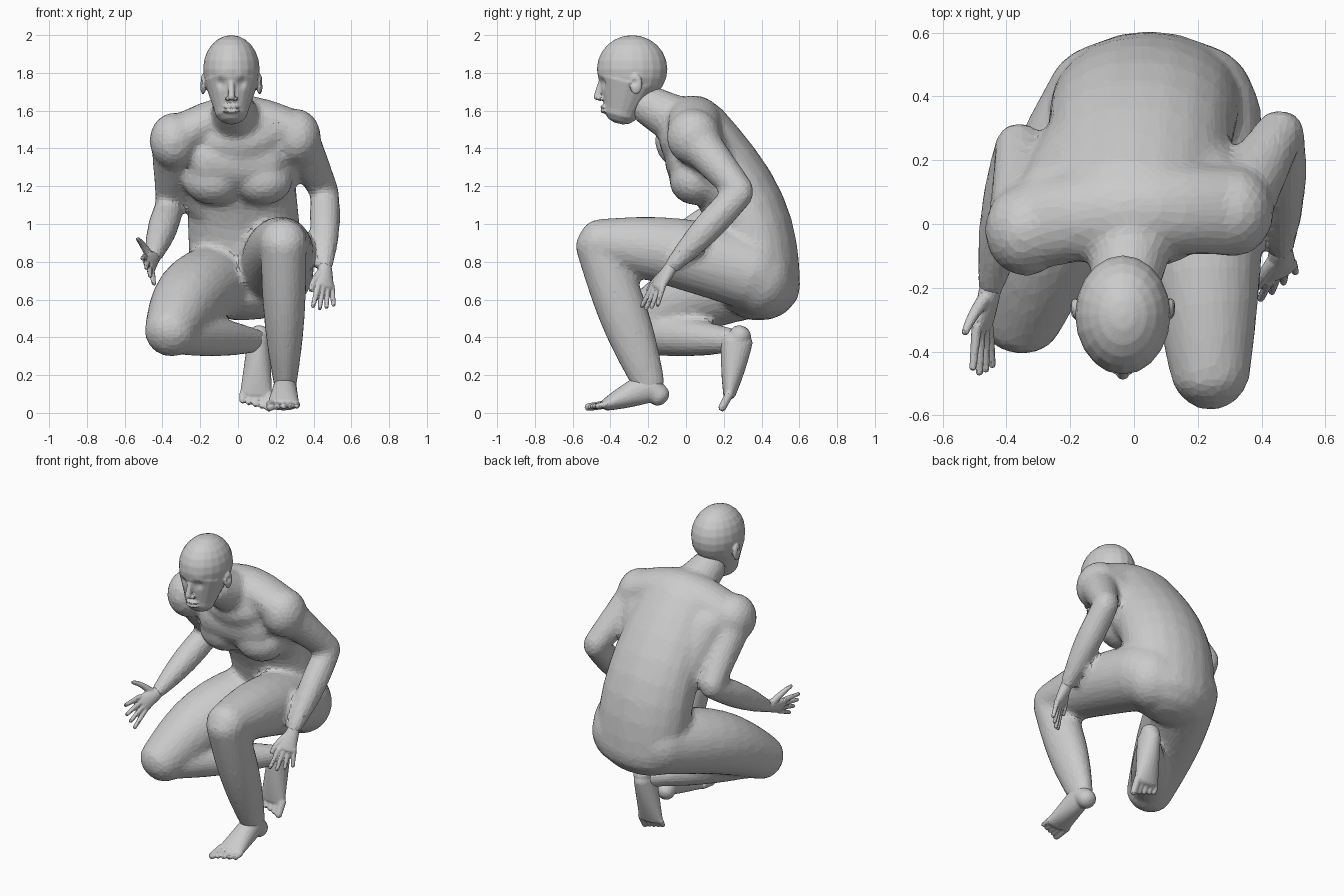
import bpy, bmesh
from math import cos, sin, pi, exp
from mathutils import Vector, Matrix

cube = bpy.data.objects.get("Cube")
if cube:
    bpy.data.objects.remove(cube)

GREY = (0.6, 0.6, 0.6, 1)
clay = bpy.data.materials.new("clay grey")
clay.use_nodes = True
clay.diffuse_color = GREY
clay.node_tree.nodes["Principled BSDF"].inputs["Base Color"].default_value = GREY

X_AXIS = Vector((1, 0, 0))
Y_AXIS = Vector((0, 1, 0))
SIDES = (-1, 1)


def limb(form, start, end, r_start, r_end, belly=0, sag=(0, 0, 0), flat=(1, 1), ref=X_AXIS, sides=20, steps=8):
    """Tapered round-ended form between two joints; belly swells it and sag bows it midway."""
    start, end, sag = Vector(start), Vector(end), Vector(sag)

    def station(t):
        swell = sin(pi * t)
        radius = r_start + (r_end - r_start) * t + belly * swell
        depth = radius * (flat[0] + (flat[1] - flat[0]) * t)
        return start.lerp(end, t) + sag * swell, radius, depth

    def ring(centre, tangent, wide, deep):
        side = (ref - tangent * tangent.dot(ref)).normalized()
        up = tangent.cross(side)
        angles = [2 * pi * k / sides for k in range(sides)]
        return [form.verts.new(centre + side * wide * cos(a) + up * deep * sin(a)) for a in angles]

    rings = []
    for step in range(steps + 1):
        t = step / steps
        centre, wide, deep = station(t)
        tangent = (end - start + sag * pi * cos(pi * t)).normalized()
        # rounded caps on the first and last stations
        slices = [0]
        if step == 0:
            slices = [-1.3, -0.9, -0.4, 0]
        elif step == steps:
            slices = [0, 0.4, 0.9, 1.3]
        for a in slices:
            shift = tangent * min(wide, deep) * sin(a) * 0.8
            rings.append(ring(centre + shift, tangent, wide * cos(a), deep * cos(a)))
    for low, high in zip(rings, rings[1:]):
        for k in range(sides):
            j = (k + 1) % sides
            form.faces.new((low[k], low[j], high[j], high[k]))
    form.faces.new(rings[0][::-1])
    form.faces.new(rings[-1])


def ball(form, centre, size):
    matrix = Matrix.Translation(centre) @ Matrix.Diagonal((*size, 1))
    bmesh.ops.create_uvsphere(form, u_segments=20, v_segments=12, radius=1, matrix=matrix)


def skin(name, form, voxel, keep, brushes=(), smooth=3):
    """Fuse the overlapping forms, push details in or out, then facet the surface."""
    bmesh.ops.recalc_face_normals(form, faces=form.faces)
    mesh = bpy.data.meshes.new(name)
    form.to_mesh(mesh)
    form.free()
    part = bpy.data.objects.new(name, mesh)
    bpy.context.collection.objects.link(part)
    fuse = part.modifiers.new("fuse", 'REMESH')
    fuse.mode, fuse.voxel_size = 'VOXEL', voxel
    soften = part.modifiers.new("soften", 'SMOOTH')
    soften.factor, soften.iterations = 0.5, smooth
    graph = bpy.context.evaluated_depsgraph_get()
    fused = bpy.data.meshes.new_from_object(part.evaluated_get(graph))
    part.modifiers.clear()
    part.data = fused
    for centre, reach, move in brushes:
        for vert in fused.vertices:
            away = (vert.co - Vector(centre)).length / reach
            vert.co += Vector(move) * exp(-away * away)
    part.modifiers.new("facet", 'DECIMATE').ratio = keep
    fused.materials.clear()
    fused.materials.append(clay)


def arm(form, shoulder, elbow, wrist):
    ball(form, shoulder, (0.13, 0.145, 0.15))
    limb(form, shoulder, elbow, 0.12, 0.076)
    limb(form, elbow, wrist, 0.076, 0.042, belly=0.02)


def hand(name, wrist, knuckles, across, reach, spread, thumb):
    """Flat palm with four fanned fingers and a bowed thumb."""
    form = bmesh.new()
    wrist, knuckles, reach, thumb = map(Vector, (wrist, knuckles, reach, thumb))
    across = Vector(across).normalized()
    limb(form, wrist, knuckles, 0.038, 0.057, flat=(0.9, 0.4), ref=across)
    for finger in range(4):
        offset = finger - 1.5
        root = knuckles + across * offset * 0.03
        length = 1 - abs(finger - 1.2) * 0.1
        tip = root + reach * length + across * offset * spread
        limb(form, root, tip, 0.017, 0.012, ref=across, sides=10)
    base = wrist.lerp(knuckles, 0.3) - across * 0.03
    limb(form, base, thumb, 0.023, 0.012, sag=across * -0.012, ref=across.cross(knuckles - wrist), sides=10)
    skin(name, form, 0.006, 0.22, smooth=2)


def foot(name, ankle, heel, pad, reach, inner):
    """Wedge from ankle to pad, a heel, and five toes shrinking away from the inner side."""
    form = bmesh.new()
    pad, reach = Vector(pad), Vector(reach)
    limb(form, ankle, pad, 0.06, 0.085, flat=(1.4, 0.4))
    limb(form, ankle, heel, 0.06, 0.058)
    for toe in range(5):
        root = pad + X_AXIS * inner * (0.068 - 0.035 * toe)
        radius = 0.018 if toe else 0.024
        limb(form, root, root + reach * (1 - 0.12 * toe), radius, radius * 0.9, sides=10)
    skin(name, form, 0.008, 0.2, smooth=4)


# Joints shared by the body, hands and feet
right_shoulder, right_elbow, right_wrist = (-0.34, -0.02, 1.44), (-0.36, 0.25, 1.1), (-0.45, -0.2, 0.82)
left_shoulder, left_elbow, left_wrist = (0.31, 0.04, 1.46), (0.46, 0.29, 1.17), (0.46, -0.08, 0.77)
left_knee, left_ankle = (0.24, -0.47, 0.9), (0.25, -0.19, 0.14)
right_knee, right_ankle = (-0.36, -0.29, 0.425), (0.11, 0.27, 0.38)

# Torso, shoulders, chest and neck
body = bmesh.new()
limb(body, (0.05, 0.39, 0.66), (0, 0.04, 1.48), 0.3, 0.27, belly=0.01, sag=(0, 0.1, 0), flat=(0.72, 0.74))
limb(body, (-0.3, 0, 1.47), (0.29, 0.04, 1.49), 0.14, 0.14, sag=(0, 0.02, 0.09), flat=(0.8, 0.8), ref=Y_AXIS)
limb(body, (-0.16, 0.03, 1.34), (0.15, 0.05, 1.34), 0.14, 0.14, sag=(0, -0.01, 0), flat=(1.2, 1.2), ref=Y_AXIS)
limb(body, (0, 0, 1.52), (-0.03, -0.2, 1.63), 0.14, 0.108)
for side in SIDES:
    limb(body, (side * 0.24, 0.08, 1.42), (side * 0.14, 0.26, 1.12), 0.13, 0.14)
    ball(body, (side * 0.13, 0.05, 1.23), (0.16, 0.14, 0.13))
    ball(body, (0.05 + side * 0.13, 0.39, 0.71), (0.2, 0.18, 0.2))

# Arms
arm(body, right_shoulder, right_elbow, right_wrist)
arm(body, left_shoulder, left_elbow, left_wrist)

# Raised left leg, then kneeling right leg
limb(body, (0.2, 0.35, 0.74), left_knee, 0.2, 0.127, belly=0.02, sag=(0, 0, 0.03))
limb(body, left_knee, left_ankle, 0.12, 0.06, belly=0.02, flat=(1, 1.4))
limb(body, (-0.1, 0.34, 0.7), right_knee, 0.2, 0.138, belly=0.025, sag=(-0.02, 0, 0.05))
limb(body, right_knee, right_ankle, 0.11, 0.06, belly=0.02)
skin("body", body, 0.018, 0.22, smooth=10)

# Head with jaw, nose, lips and ears
head = bmesh.new()
mid = -0.035
ball(head, (mid, -0.285, 1.82), (0.15, 0.187, 0.18))
limb(head, (mid, -0.305, 1.75), (mid, -0.342, 1.6), 0.143, 0.09, flat=(1.17, 1.05))
limb(head, (mid, -0.45, 1.75), (mid, -0.472, 1.67), 0.016, 0.019, sides=10)
for z in (1.62, 1.597):
    ball(head, (mid, -0.425, z), (0.045, 0.03, 0.012))
face = []
for side in SIDES:
    ball(head, (mid + side * 0.02, -0.455, 1.663), (0.016, 0.018, 0.012))
    ball(head, (mid + side * 0.15, -0.265, 1.74), (0.016, 0.034, 0.055))
    eye = mid + side * 0.06
    face += [((eye, -0.455, 1.745), 0.028, (0, 0.018, 0)),
             ((eye, -0.45, 1.74), 0.012, (0, -0.008, 0)),
             ((eye, -0.455, 1.785), 0.03, (0, -0.005, 0)),
             ((mid + side * 0.165, -0.275, 1.75), 0.016, (side * -0.012, 0, 0))]
skin("head", head, 0.007, 0.2, face)

# Hands
hand("left_hand", left_wrist, (0.46, -0.15, 0.67), (0.8, 0.6, 0), (-0.01, -0.05, -0.12), 0.015, (0.385, -0.2, 0.65))
hand("right_hand", right_wrist, (-0.475, -0.32, 0.785), (0.4, 0, -0.9), (0, -0.15, -0.04), 0.02, (-0.53, -0.34, 0.92))

# Feet
foot("left_foot", left_ankle, (0.25, -0.14, 0.09), (0.24, -0.42, 0.045), (0, -0.1, -0.015), -1)
foot("right_foot", right_ankle, (0.115, 0.29, 0.415), (0.095, 0.23, 0.1), (0, -0.04, -0.075), 1)
